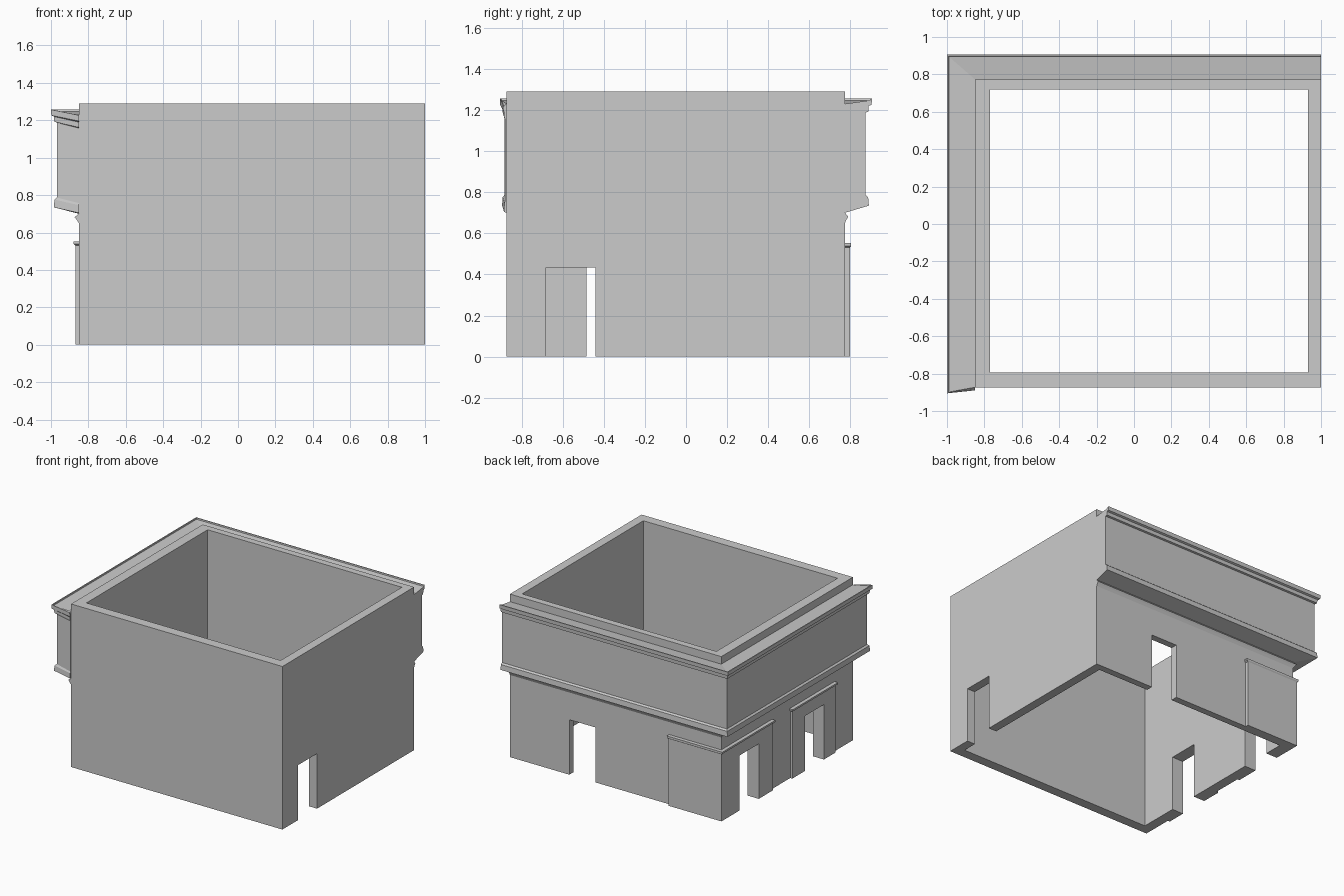
import bpy, bmesh

if "Cube" in bpy.data.objects:
    bpy.data.objects.remove(bpy.data.objects["Cube"])

# wall planes
XL, XR, YF, YB, H = -0.85, 1.0, -0.873, 0.773, 1.29
DOOR_H = 0.435


def loft(name, rings, closed=False):
    """Skin matching closed rings; cap both ends unless the rings form a loop."""
    bm = bmesh.new()
    vs = [[bm.verts.new(p) for p in r] for r in rings]
    n, m = len(rings), len(rings[0])
    for i in range(n if closed else n - 1):
        a, b = vs[i], vs[(i + 1) % n]
        for j in range(m):
            k = (j + 1) % m
            bm.faces.new((a[j], a[k], b[k], b[j]))
    if not closed:
        bm.faces.new(vs[0])
        bm.faces.new(vs[-1])
    bmesh.ops.remove_doubles(bm, verts=bm.verts, dist=1e-5)
    bmesh.ops.recalc_face_normals(bm, faces=bm.faces)
    me = bpy.data.meshes.new(name)
    bm.to_mesh(me)
    bm.free()
    ob = bpy.data.objects.new(name, me)
    bpy.context.collection.objects.link(ob)
    return ob


def rect(x0, x1, y0, y1, z):
    return [(x0, y0, z), (x1, y0, z), (x1, y1, z), (x0, y1, z)]


def cut(ob, cutters):
    bpy.context.view_layer.objects.active = ob
    for c in cutters:
        mod = ob.modifiers.new("door", 'BOOLEAN')
        mod.operation, mod.solver, mod.object = 'DIFFERENCE', 'EXACT', c
        bpy.ops.object.modifier_apply(modifier=mod.name)


# doorway cutters: two left, one right, one back
doors = []
for x0, x1, y0, y1 in [(-1.1, -0.7, 0.33, 0.57), (-1.1, -0.7, -0.485, -0.245),
                       (0.8, 1.1, -0.68, -0.44), (0.25, 0.48, 0.6, 0.9)]:
    c = loft("door_cutter", [rect(x0, x1, y0, y1, -0.1), rect(x0, x1, y0, y1, DOOR_H)])
    c.hide_render = True
    doors.append(c)

# open-topped, floorless wall shell
outer, inner = (XL, XR, YF, YB), (-0.77, 0.93, -0.795, 0.72)
walls = loft("walls", [rect(*outer, 0), rect(*outer, H), rect(*inner, H), rect(*inner, 0)],
             closed=True)
cut(walls, doors)


# raised door surrounds with small flared caps
def corner_ring(z, o=0.0):
    return [(XL, YB, z), (-0.405 + o, YB, z), (-0.405 + o, 0.797 + o * 0.5, z),
            (-0.868 - o, 0.797 + o * 0.5, z), (-0.868 - o, 0.149 - o, z), (XL, 0.149 - o, z)]


def side_ring(z, o=0.0):
    return rect(-0.868 - o, XL, -0.632 - o, -0.09 + o, z)


for label, ring in (("corner", corner_ring), ("side", side_ring)):
    body = loft(label + "_door_surround", [ring(0), ring(0.53)])
    cut(body, doors[:2])
    loft(label + "_surround_cap", [ring(0.53), ring(0.538, 0.011),
                                   ring(0.552, 0.011), ring(0.552, 0.0)])
for c in doors:
    bpy.data.objects.remove(c)

# projecting frieze with cornice: offset from frieze plane, height (None = at the wall)
PROFILE = [(None, 1.23), (0.022, 1.247), (0.024, 1.257), (0.032, 1.257), (0.030, 1.226),
           (0.016, 1.22), (0.014, 1.192), (0, 1.188), (0, 0.787), (0.013, 0.776),
           (0.017, 0.735), (None, 0.70)]


def frieze_ring(wall, plane, sign, scale=(1, 1), drop=0.0):
    pts = []
    for o, z in PROFILE:
        if o is None:
            pts.append((*wall, z))
        else:
            pts.append((plane[0] + sign[0] * o * scale[0],
                        plane[1] + sign[1] * o * scale[1], z - drop))
    return pts


loft("frieze_and_cornice", [
    frieze_ring((XR, YB), (XR, 0.873), (0, 1)),
    frieze_ring((XL, YB), (-0.968, 0.873), (-1, 1)),
    frieze_ring((XL, YF), (-0.968, -0.883), (-1, -1), (1, 0.7)),
    frieze_ring((XL, YF), (XL, -0.88), (0, -1), (1, 0.3), 0.03)])

# small string moulding beneath the frieze
STRING = [(0, 0.703), (0.010, 0.692), (0.024, 0.682), (0.012, 0.668), (0, 0.65)]
loft("string_moulding", [
    [(XR, YB + o * 0.7, z) for o, z in STRING],
    [(XL - o, YB + o * 0.7, z) for o, z in STRING],
    [(XL - o, YF, z) for o, z in STRING]])
